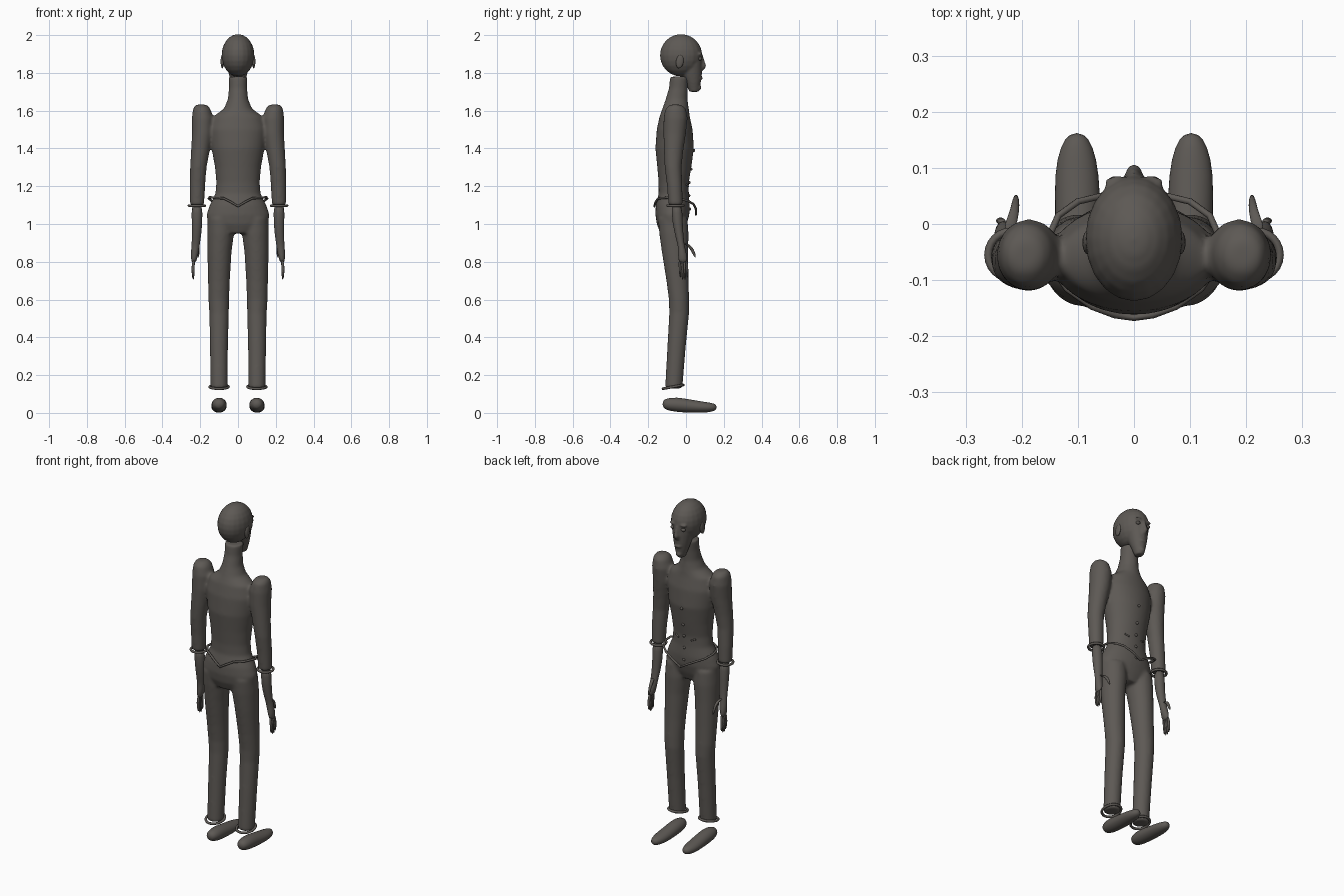
import bpy, bmesh, math
from mathutils import Matrix

cube = bpy.data.objects.get("Cube")
if cube:
    bpy.data.objects.remove(cube, do_unlink=True)

grey = bpy.data.materials.new("warm dark grey")
grey.use_nodes = True
colour = (0.11, 0.1, 0.09, 1)
grey.diffuse_color = colour
grey.node_tree.nodes["Principled BSDF"].inputs["Base Color"].default_value = colour


def loft(bm, sections, sides=20, along="z", mirror=1):
    """Skin elliptical rings (x, y, z, radius, radius) stacked along an axis."""
    rings = []
    for x, y, z, r1, r2 in sections:
        ring = []
        for i in range(sides):
            a = math.tau * i / sides
            u, v = r1 * math.cos(a), r2 * math.sin(a)
            co = (x + u, y + v, z) if along == "z" else (x + u, y, z + v)
            ring.append(bm.verts.new((co[0] * mirror, co[1], co[2])))
        rings.append(ring)
    for a, b in zip(rings, rings[1:]):
        for i in range(sides):
            j = (i + 1) % sides
            bm.faces.new((a[i], a[j], b[j], b[i]))
    bm.faces.new(rings[0])
    bm.faces.new(rings[-1])


def ball(bm, centre, radii, tilt=0):
    m = Matrix.Translation(centre) @ Matrix.Rotation(tilt, 4, "X") @ Matrix.Diagonal((*radii, 1))
    bmesh.ops.create_uvsphere(bm, u_segments=20, v_segments=12, radius=1, matrix=m)


def finish(name, bm, voxel=0, smooth=0, subsurf=0):
    bmesh.ops.recalc_face_normals(bm, faces=bm.faces)
    mesh = bpy.data.meshes.new(name)
    bm.to_mesh(mesh)
    bm.free()
    mesh.materials.append(grey)
    mesh.polygons.foreach_set("use_smooth", [True] * len(mesh.polygons))
    ob = bpy.data.objects.new(name, mesh)
    bpy.context.collection.objects.link(ob)
    if voxel:
        mod = ob.modifiers.new("blend", "REMESH")
        mod.mode = "VOXEL"
        mod.voxel_size = voxel
        mod.use_smooth_shade = True
    if smooth:
        mod = ob.modifiers.new("soften", "SMOOTH")
        mod.iterations = smooth
    if subsurf:
        mod = ob.modifiers.new("round", "SUBSURF")
        mod.levels = mod.render_levels = subsurf
    return ob


def tube(name, points, radius, cyclic=True):
    curve = bpy.data.curves.new(name, "CURVE")
    curve.dimensions = "3D"
    curve.bevel_depth = radius
    curve.bevel_resolution = 2
    curve.use_fill_caps = True
    spline = curve.splines.new("POLY")
    spline.points.add(len(points) - 1)
    for p, co in zip(spline.points, points):
        p.co = (*co, 1)
    spline.use_cyclic_u = cyclic
    curve.materials.append(grey)
    ob = bpy.data.objects.new(name, curve)
    bpy.context.collection.objects.link(ob)


# Body: trunk, neck, arms and legs blended into one skin
trunk = [(0, -.075, .95, .1, .06), (0, -.075, 1, .16, .08), (0, -.072, 1.05, .167, .09),
         (0, -.07, 1.1, .15, .09), (0, -.065, 1.16, .12, .08), (0, -.065, 1.22, .115, .08),
         (0, -.062, 1.3, .122, .09), (0, -.06, 1.4, .14, .102), (0, -.06, 1.5, .15, .095),
         (0, -.06, 1.57, .13, .08), (0, -.055, 1.61, .075, .07), (0, -.05, 1.66, .054, .058),
         (0, -.04, 1.72, .048, .05), (0, -.035, 1.78, .05, .05)]
leg = [(.09, -.07, 1.03, .07, .078), (.092, -.064, .95, .071, .078), (.098, -.058, .85, .064, .07),
       (.101, -.045, .7, .058, .059), (.102, -.037, .6, .055, .054), (.1, -.036, .53, .052, .053),
       (.101, -.05, .35, .048, .049), (.1, -.065, .13, .045, .046)]
arm = [(.195, -.055, 1.632, .03, .03), (.192, -.055, 1.61, .046, .055), (.187, -.055, 1.56, .058, .064),
       (.188, -.06, 1.48, .056, .06), (.2, -.066, 1.38, .049, .051), (.21, -.068, 1.3, .044, .045),
       (.215, -.06, 1.2, .041, .041), (.217, -.055, 1.1, .038, .038)]
bm = bmesh.new()
loft(bm, trunk, 32)
for side in (1, -1):
    loft(bm, leg, mirror=side)
    loft(bm, arm, mirror=side)
finish("body", bm, voxel=.008, smooth=8)

# Head: skull, tapering jaw and nose
bm = bmesh.new()
ball(bm, (0, -.026, 1.893), (.087, .112, .112))
loft(bm, [(0, .02, 1.9, .066, .066), (0, .024, 1.84, .058, .062), (0, .03, 1.79, .048, .054),
          (0, .038, 1.75, .038, .04), (0, .043, 1.7, .022, .026)])
loft(bm, [(0, .08, 1.89, .009, .01), (0, .085, 1.86, .011, .015),
          (0, .086, 1.835, .016, .022), (0, .08, 1.815, .013, .014)], 12)
ball(bm, (0, .08, 1.772), (.024, .01, .006))
ball(bm, (0, .068, 1.722), (.018, .014, .014))
for side in (1, -1):
    ball(bm, (side * .03, .075, 1.9), (.025, .011, .007))
finish("head", bm, voxel=.006, smooth=3)

# Eyes and ears
for side, label in ((1, "left"), (-1, "right")):
    bm = bmesh.new()
    ball(bm, (side * .034, .074, 1.875), (.013, .011, .01))
    finish(label + "_eye", bm)
    bm = bmesh.new()
    ball(bm, (side * .083, -.033, 1.86), (.009, .02, .036), -.15)
    finish(label + "_ear", bm)

# Forearms with hands, fingers and thumbs
forearm = [(.218, -.05, 1.12, .032, .032), (.216, -.045, 1, .029, .028), (.221, -.032, .92, .024, .021),
           (.225, -.024, .88, .022, .018), (.23, -.019, .84, .021, .024), (.235, -.016, .79, .012, .025)]
thumb = [(.224, -.012, .9, .012, .012), (.215, .012, .89, .01, .012),
         (.211, .034, .865, .008, .011), (.21, .05, .82, .005, .006)]
for side, label in ((1, "left"), (-1, "right")):
    bm = bmesh.new()
    loft(bm, forearm, 12, mirror=side)
    loft(bm, thumb, 8, mirror=side)
    for i in range(4):
        y = -.034 + i * .0125
        tip = .72 - .012 * min(i, 3 - i) - .008
        loft(bm, [(.233, y, .81, .009, .007), (.24, y + .002, .765, .009, .007),
                  (.236, y + .004, tip, .006, .005)], 8, mirror=side)
    finish(label + "_forearm_and_hand", bm, subsurf=1)


# Rolled rims of the sleeves and trouser legs
def rim(name, centre, rx, ry, rise, radius):
    x, y, z = centre
    angles = [math.tau * i / 24 for i in range(24)]
    tube(name, [(x + rx * math.cos(a), y + ry * math.sin(a), z + rise * math.sin(a))
                for a in angles], radius)


for side, label in ((1, "left"), (-1, "right")):
    rim(label + "_sleeve_cuff", (side * .218, -.055, 1.097), .042, .042, 0, .007)
    rim(label + "_trouser_cuff", (side * .1, -.068, .138), .05, .054, .01, .007)

# Belt: pointed in the middle of both the back and the chest side
half = [(.035, -.162, 1.115), (.075, -.147, 1.136), (.12, -.115, 1.138), (.15, -.07, 1.142),
        (.155, -.03, 1.135), (.135, .015, 1.12), (.1, .04, 1.105), (.05, .052, 1.08)]
loop = [(0, -.167, 1.094)] + half + [(0, .052, 1.05)] + [(-x, y, z) for x, y, z in reversed(half)]
tube("belt", loop, .006)

# Buttons down the chest and pocket flaps beside them
bm = bmesh.new()
for y, z in ((.042, 1.39), (.027, 1.29), (.018, 1.22), (.016, 1.15), (.02, 1.08)):
    ball(bm, (0, y, z), (.008, .007, .008))
finish("buttons", bm)
for side, label in ((1, "left"), (-1, "right")):
    tube(label + "_pocket_flap", [(side * .04, .012, 1.2), (side * .065, .002, 1.21)], .005, False)

# Shoes: long rounded lofts from heel to toe
shoe = [(.1, -.125, .055, .018, .018), (.1, -.1, .054, .036, .033), (.1, -.05, .052, .042, .04),
        (.1, .02, .044, .041, .036), (.102, .09, .038, .041, .03), (.102, .14, .037, .03, .024),
        (.102, .163, .038, .012, .013)]
for side, label in ((1, "left"), (-1, "right")):
    bm = bmesh.new()
    loft(bm, shoe, 16, "y", side)
    ob = finish(label + "_shoe", bm, subsurf=1)
    ob.location.z = -.008
